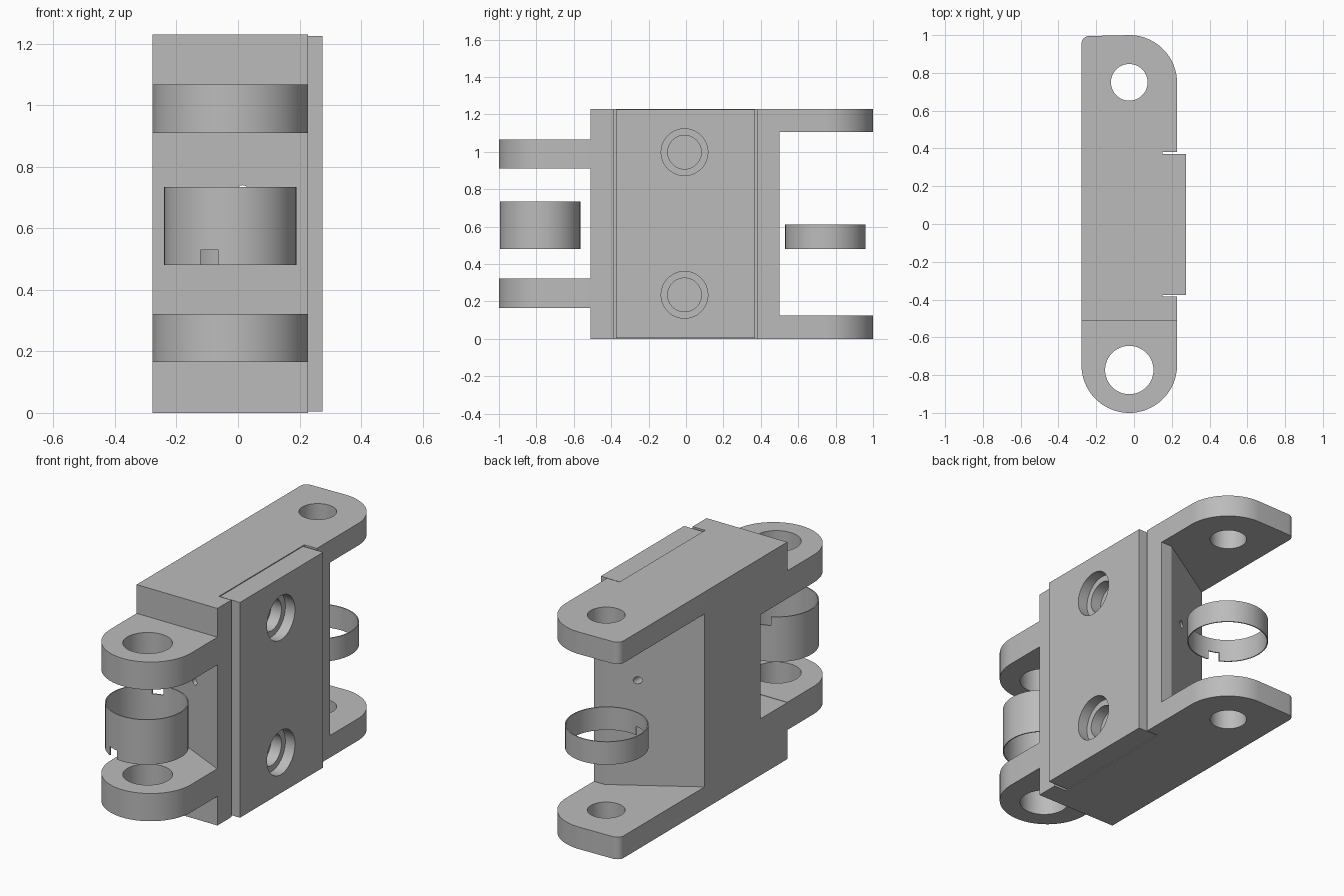
import bpy, bmesh
from math import cos, sin, pi, radians

if "Cube" in bpy.data.objects:
    bpy.data.objects.remove(bpy.data.objects["Cube"], do_unlink=True)

grey = bpy.data.materials.new("plain grey")
grey.use_nodes = True
GREY = (0.5, 0.5, 0.5, 1)
grey.diffuse_color = GREY
grey.node_tree.nodes["Principled BSDF"].inputs["Base Color"].default_value = GREY

CX = -0.025      # pin axis in x
HALF = 0.253     # half thickness of the bracket
LEFT, RIGHT = CX - HALF, CX + HALF
HEIGHT = 1.23


def arc(cx, cy, r, start, end, steps=24):
    angles = [radians(start + (end - start) * i / steps) for i in range(steps + 1)]
    return [(cx + r * cos(a), cy + r * sin(a)) for a in angles]


def prism(name, outline, z0, z1):
    """Extrude a closed xy outline from z0 to z1."""
    bm = bmesh.new()
    face = bm.faces.new([bm.verts.new((x, y, z0)) for x, y in outline])
    top = bmesh.ops.extrude_face_region(bm, geom=[face])["geom"]
    moved = [v for v in top if isinstance(v, bmesh.types.BMVert)]
    bmesh.ops.translate(bm, verts=moved, vec=(0, 0, z1 - z0))
    bmesh.ops.recalc_face_normals(bm, faces=bm.faces)
    mesh = bpy.data.meshes.new(name)
    bm.to_mesh(mesh)
    bm.free()
    mesh.materials.append(grey)
    obj = bpy.data.objects.new(name, mesh)
    bpy.context.collection.objects.link(obj)
    return obj


def box(name, x0, x1, y0, y1, z0, z1):
    return prism(name, [(x0, y0), (x1, y0), (x1, y1), (x0, y1)], z0, z1)


def rod(name, r, length, location, axis="z"):
    """Cylinder starting at location and running along the axis."""
    obj = prism(name, arc(0, 0, r, 0, 360, 48)[:-1], 0, length)
    obj.location = location
    obj.rotation_euler = {"x": (0, pi / 2, 0), "y": (-pi / 2, 0, 0), "z": (0, 0, 0)}[axis]
    return obj


def cut(obj, *cutters):
    """Subtract the cutters, apply, and discard them."""
    for c in cutters:
        c.hide_render = True
        mod = obj.modifiers.new("cut", "BOOLEAN")
        mod.operation, mod.solver, mod.object = "DIFFERENCE", "EXACT", c
        bpy.context.view_layer.objects.active = obj
        bpy.ops.object.modifier_apply(modifier=mod.name)
        bpy.data.objects.remove(c, do_unlink=True)
    return obj


def smooth(obj):
    bpy.ops.object.select_all(action="DESELECT")
    obj.select_set(True)
    bpy.context.view_layer.objects.active = obj
    bpy.ops.object.shade_smooth_by_angle(angle=radians(30))


# Main bracket: block with two rear arms, rounded on one corner
outline = [(LEFT, -0.51), (RIGHT, -0.51)]
outline += arc(CX, 0.747, HALF, 0, 90)
outline += arc(LEFT + 0.04, 0.955, 0.04, 90, 180, 8)
bracket = prism("bracket", outline, 0, HEIGHT)

# Slanted openings between the arms, plate slot, pin holes and cable bore
rear_gap = prism("rear_gap", [(0.4, 0.5), (0.16, 0.5), (LEFT, 0.23), (-0.4, 0.157),
                              (-0.4, 1.2), (0.4, 1.2)], 0.125, 1.105)
front_gap = prism("front_gap", [(-0.4, -0.7), (RIGHT, -0.7), (RIGHT, -0.51),
                                (LEFT, -0.27), (-0.4, -0.213)], 0.32, 0.91)
slot = box("slot", 0.15, 0.4, -0.385, 0.38, -0.1, 1.4)
pin_hole = rod("pin_hole", 0.097, 2, (CX, 0.75, -0.3))
bore = rod("bore", 0.02, 2, (0.015, -1, 0.72), "y")
cut(bracket, rear_gap, front_gap, slot, pin_hole, bore)
smooth(bracket)

# Front lugs with larger pin holes
for name, z in (("lower_front_lug", 0.165), ("upper_front_lug", 0.91)):
    lug = prism(name, [(RIGHT, -0.51), (LEFT, -0.51)]
                + arc(CX, -0.747, HALF, 180, 360, 40), z, z + 0.157)
    cut(lug, rod("lug_hole", 0.128, 0.5, (CX, -0.773, z - 0.2)))
    smooth(lug)

# Side plate with two stepped screw holes
plate = box("side_plate", 0.149, 0.275, -0.375, 0.37, 0.005, HEIGHT - 0.005)
for z in (0.235, 0.998):
    cut(plate, rod("screw_head", 0.125, 0.2, (0.215, -0.008, z), "x"),
        rod("screw_shank", 0.09, 0.3, (0.1, -0.008, z), "x"))
smooth(plate)


def sleeve(name, y, z0, z1, notches):
    """Thin ring with notches given as (side in y, notch centre height)."""
    ring = rod(name, 0.215, z1 - z0, (CX, y, z0))
    cut(ring, rod("core", 0.209, 1, (CX, y, z0 - 0.3)))
    for side, z in notches:
        ya, yb = sorted((y + side * 0.1, y + side * 0.3))
        cut(ring, box("notch", -0.122, -0.064, ya, yb, z - 0.05, z + 0.05))
    smooth(ring)


# Thin sleeves between the arms
sleeve("front_sleeve", -0.78, 0.48, 0.735, [(-1, 0.48), (1, 0.735)])
sleeve("rear_sleeve", 0.745, 0.48, 0.61, [(-1, 0.48)])
